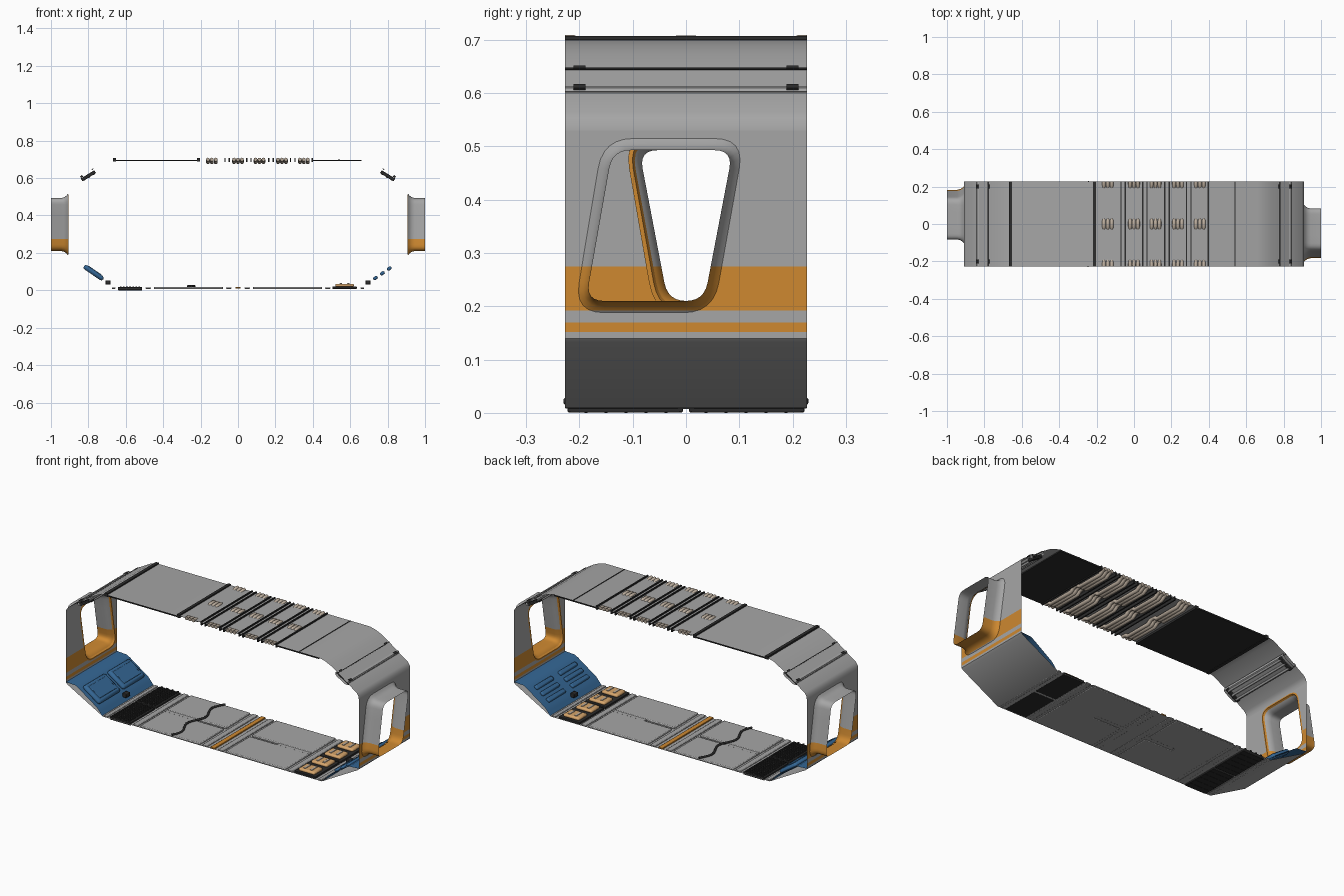
import bpy, bmesh, math
from mathutils import Vector, Matrix

if "Cube" in bpy.data.objects:
    bpy.data.objects.remove(bpy.data.objects["Cube"])

def mat(name, r, g, b):
    m = bpy.data.materials.new(name)
    m.diffuse_color = (r, g, b, 1)
    m.use_nodes = True
    m.node_tree.nodes["Principled BSDF"].inputs["Base Color"].default_value = m.diffuse_color
    return m

GREY = mat("panel_grey", .38, .38, .38)
BLACK = mat("rubber_black", .025, .025, .025)
ORANGE = mat("stripe_orange", .62, .25, .03)
BLUE = mat("panel_blue", .035, .135, .30)
TAN = mat("pipe_tan", .50, .42, .34)
PAD = mat("pad_tan_orange", .68, .38, .15)
L = .2275  # half depth of the corridor segment

def finish(bm, name, mats, bevel=0):
    me = bpy.data.meshes.new(name)
    bm.to_mesh(me)
    bm.free()
    for m in mats:
        me.materials.append(m)
    ob = bpy.data.objects.new(name, me)
    bpy.context.collection.objects.link(ob)
    if bevel:
        b = ob.modifiers.new("bevel", 'BEVEL')
        b.width, b.segments = bevel, 2
    me.shade_smooth()
    bpy.context.view_layer.objects.active = ob
    ob.select_set(True)
    bpy.ops.object.shade_smooth_by_angle(angle=math.radians(35))
    ob.select_set(False)
    return ob

def boxes(name, items, m, bevel=0):
    """items: (centre, size, tilt about y)"""
    bm = bmesh.new()
    for c, s, tilt in items:
        mx = Matrix.Translation(c) @ Matrix.Rotation(tilt, 4, 'Y') @ Matrix.Diagonal((*s, 1))
        bmesh.ops.create_cube(bm, size=1, matrix=mx)
    return finish(bm, name, [m], bevel)

def strip(name, pts, m, y0=-L, y1=L):
    """open profile in xz swept along y"""
    bm = bmesh.new()
    rows = [[bm.verts.new((x, y, z)) for x, z in pts] for y in (y0, y1)]
    for i in range(len(pts) - 1):
        bm.faces.new((rows[0][i], rows[0][i + 1], rows[1][i + 1], rows[1][i]))
    return finish(bm, name, [m])

def tubes(name, paths, r, m):
    cu = bpy.data.curves.new(name, 'CURVE')
    cu.dimensions = '3D'
    cu.bevel_depth, cu.bevel_resolution, cu.use_fill_caps = r, 2, True
    for p in paths:
        sp = cu.splines.new('POLY')
        sp.points.add(len(p) - 1)
        for q, c in zip(sp.points, p):
            q.co = (*c, 1)
        sp.use_smooth = True
    cu.materials.append(m)
    bpy.context.collection.objects.link(bpy.data.objects.new(name, cu))

def outline(grow, r=.035, n=6):
    """rounded leaning window outline in yz"""
    g = grow
    cs = [Vector(c) for c in ((-.188 - g, .21 - g), (.034 + g * .8, .21 - g),
                              (.088 + g, .493 + g), (-.138 - g * .8, .493 + g))]
    out = []
    for i, c in enumerate(cs):
        a, b = (cs[i - 1] - c).normalized(), (cs[(i + 1) % 4] - c).normalized()
        p, q = c + a * (r + g), c + b * (r + g)
        for k in range(n + 1):
            t = k / n
            out.append(p * (1 - t) ** 2 + c * 2 * t * (1 - t) + q * t * t)
        nxt = cs[(i + 1) % 4]
        q2 = nxt - b * (r + g)
        out += [q.lerp(q2, k / 4) for k in (1, 2, 3)]
    return out

# Side walls with window tube and painted stripes (right one, then turned half round)
Z0, Z1 = .14, .53
def wall(name, turn):
    bm = bmesh.new()
    hole = outline(.022)
    c = Vector((-.05, .35))
    border = []
    for p in hole:
        d = p - c
        t = min(((L if d.x > 0 else -L) - c.x) / d.x if abs(d.x) > 1e-6 else 9,
                ((Z1 if d.y > 0 else Z0) - c.y) / d.y if abs(d.y) > 1e-6 else 9)
        border.append(c + d * t)
    for corner in ((-L, Z0), (L, Z0), (L, Z1), (-L, Z1)):
        k = min(range(len(border)), key=lambda i: (border[i] - Vector(corner)).length)
        border[k] = Vector(corner)
    rings = [(.91, border), (.91, hole), (.918, outline(.012)),
             (.93, outline(.004)), (.945, outline(0)), (1.0, outline(0))]
    vs = [[bm.verts.new((x, p.x, p.y)) for p in ring] for x, ring in rings]
    n = len(hole)
    for a, b in zip(vs, vs[1:]):
        for i in range(n):
            bm.faces.new((a[i], a[(i + 1) % n], b[(i + 1) % n], b[i]))
    for z in (.152, .17, .192, .275):
        bmesh.ops.bisect_plane(bm, geom=bm.verts[:] + bm.edges[:] + bm.faces[:],
                               plane_co=(0, 0, z), plane_no=(0, 0, 1))
    for f in bm.faces:
        z = f.calc_center_median().z
        f.material_index = int(.152 < z < .17 or .192 < z < .275)
    # orange window trim on the inside
    t = [[bm.verts.new((x, p.x, p.y)) for p in outline(g)] for x, g in ((.907, .03), (.905, .021), (.914, .016))]
    for a, b in zip(t, t[1:]):
        for i in range(n):
            bm.faces.new((a[i], a[(i + 1) % n], b[(i + 1) % n], b[i])).material_index = 1
    if turn:
        bmesh.ops.rotate(bm, verts=bm.verts, matrix=Matrix.Rotation(math.pi, 3, 'Z'))
    finish(bm, name, [GREY, ORANGE])

wall("right_wall", False)
wall("left_wall", True)

# Ceiling skin and floor skin
strip("ceiling_skin", [(.91, .53), (.908, .547), (.897, .564), (.84, .602), (.78, .645), (.735, .674),
      (.70, .69), (.66, .70), (-.66, .70), (-.70, .69), (-.78, .645), (-.84, .602), (-.897, .564),
      (-.908, .547), (-.91, .53)], GREY)
strip("floor_skin", [(-.91, .14), (-.90, .13), (-.68, .009), (.68, .009), (.90, .13), (.91, .14)], GREY)

# Ceiling inner panels, cross beams and roof seams
boxes("ceiling_inner_panels", [((-.435, 0, .694), (.45, 2 * L, .006), 0),
      ((.53, 0, .694), (.26, 2 * L, .006), 0)], BLACK)
boxes("ceiling_beams", [((x, 0, .698), (w, 2 * L, .018), 0) for x, w in
      ((-.66, .018), (-.212, .016))], BLACK)
boxes("pipe_dividers", [((x + s * .012, 0, .696), (.007, 2 * L, .022), 0)
      for x in (-.058, .058, .177, .293) for s in (-1, 1)] +
      [((.396, 0, .696), (.008, 2 * L, .022), 0)], BLACK)
boxes("roof_seams", [((.54, 0, .70), (.005, 2 * L, .004), 0)] +
      [((s * x, 0, z), (.004, 2 * L, .004), s * .6) for s in (-1, 1) for x, z in ((.84, .602), (.78, .645))], BLACK)

# Bundles of three ceiling pipes, raised at the ends and the middle
ypath = [(-L, .699), (-.212, .699), (-.198, .693), (-.185, .684), (-.035, .684), (-.024, .692), (-.014, .699),
         (.014, .699), (.024, .692), (.035, .684), (.185, .684), (.198, .693), (.212, .699), (L, .699)]
for i, x in enumerate((-.14, 0, .115, .235, .352)):
    tubes(f"pipe_bundle_{i + 1}", [[(x + d * .021, y, z) for y, z in ypath] for d in (-1, 0, 1)], .0102, TAN)

for s, side in ((-1, "left"), (1, "right")):
    # Light trough with rails and brackets under the sloped ceiling
    strip(side + "_light_trough", [(s * x, z) for x, z in ((.828, .613), (.84, .61), (.843, .60), (.835, .592),
          (.825, .594), (.775, .622), (.765, .632), (.765, .644), (.772, .65), (.78, .646))], GREY)
    tubes(side + "_rails", [[(s * x, -.2, z), (s * x, .2, z)] for x, z in ((.822, .592), (.797, .607), (.772, .622))],
          .006, GREY)
    boxes(side + "_rail_brackets", [((s * .80, y, .612), (.085, .022, .018), s * .55) for y in (-.2, .2)], BLACK, .003)
    boxes(side + "_outer_tabs", [((s * .836, y, .609), (.012, .022, .011), s * .6) for y in (-.2, .2)] +
          [((s * .777, y, .648), (.008, .022, .004), s * .6) for y in (-.2, .2)], BLACK)
    # Blue lower side panel
    strip(side + "_blue_panel", [(s * x, z) for x, z in ((.909, .142), (.85, .138), (.83, .127), (.715, .048),
          (.70, .03), (.685, .012))], BLUE)
    boxes(side + "_latch", [((s * .695, 0, .042), (.026, .035, .022), 0)], BLACK, .003)

# Raised blue covers: two large on the left, six slim on the right
boxes("left_blue_covers", [((-.772, y, .094), (.125, .19, .026), .602) for y in (-.108, .108)], BLUE, .012)
boxes("left_cover_insets", [((-.766, y, .104), (.085, .15, .008), .602) for y in (-.108, .108)], BLUE, .003)
boxes("right_blue_slots", [((.772 + d, y, .091 + d * .687), (.026, .15, .018), -.602)
      for d in (-.037, 0, .037) for y in (-.105, .105)], BLUE, .007)

# Floor plates, sills and centre stripe
boxes("floor_plates", [((s * .265, y, .013), (.37, .215, .012), 0) for s in (-1, 1) for y in (-.1175, .1175)],
      GREY, .004)
boxes("floor_plate_links", [((s * .35, 0, .012), (.2, .03, .01), 0) for s in (-1, 1)], GREY)
boxes("floor_sills", [((s * x, 0, .012), (w, 2 * L, .008), 0) for s in (-1, 1)
      for x, w in ((.48, .03), (.05, .03), (.665, .02))], GREY, .003)
boxes("centre_stripe", [((0, 0, .013), (.026, 2 * L, .008), 0)], ORANGE, .002)

# Black studded grate on the left
boxes("floor_grate", [((-.577, y, .009), (.13, .216, .016), 0) for y in (-.114, .114)], BLACK, .002)
boxes("grate_studs", [((-.577 + i * .0165, j * .0165 + (i % 2) * .008 - .004, .019), (.009, .009, .005), .0)
      for i in range(-3, 4) for j in range(-13, 14) if abs(j) > 0], BLACK)
boxes("grate_ribs", [((-.577, k * .0375, .002), (.125, .006, .004), 0) for k in range(-5, 6) if k], BLACK)

# Foot pads in a black frame on the right
boxes("pad_frame", [((.57, y, .014), (.13, .216, .012), 0) for y in (-.114, .114)], BLACK, .002)
boxes("foot_pads", [((.57, y, .026), (.10, .078, .018), 0) for y in (-.17, -.058, .058, .17)], PAD, .008)
boxes("foot_pad_ribs", [((.57 + d, y, .036), (.012, .05, .004), 0) for y in (-.17, -.058, .058, .17)
      for d in (-.02, .02)], TAN, .001)

# Loose cable across the floor
tubes("floor_cable", [[(-.25 + .018 * math.sin(t * .55), -L + 2 * L * t / 24, .022) for t in range(25)]], .006, BLACK)
